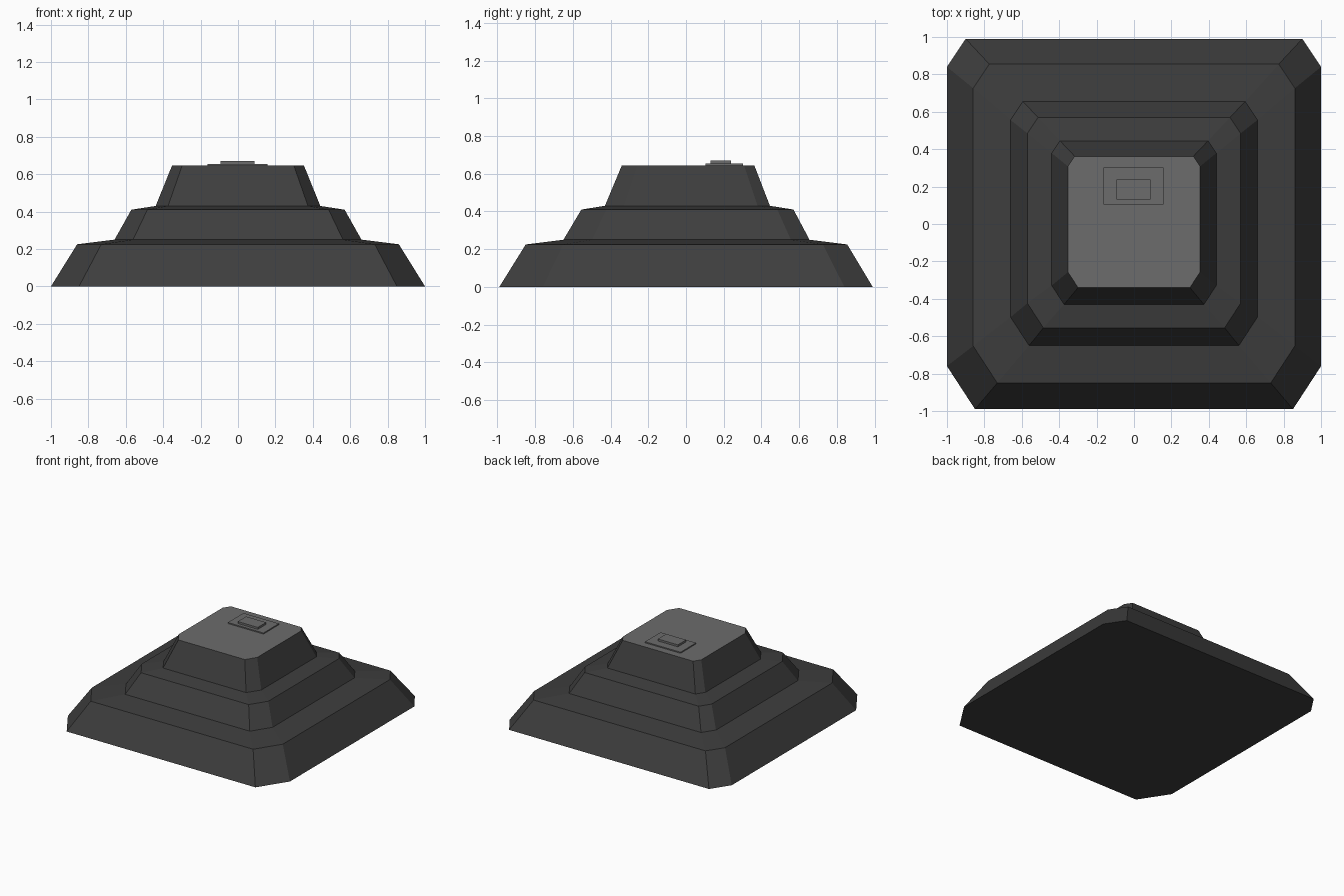
import bpy
import bmesh

if "Cube" in bpy.data.objects:
    bpy.data.objects.remove(bpy.data.objects["Cube"], do_unlink=True)


def make_material(name, value):
    mat = bpy.data.materials.new(name)
    colour = (value, value, value, 1)
    mat.diffuse_color = colour
    mat.use_nodes = True
    shader = mat.node_tree.nodes["Principled BSDF"]
    shader.inputs["Base Color"].default_value = colour
    shader.inputs["Roughness"].default_value = 0.8
    return mat


charcoal = make_material("charcoal", 0.047)
grey = make_material("mid grey", 0.15)


def finish(name, bm, materials):
    bmesh.ops.recalc_face_normals(bm, faces=bm.faces[:])
    mesh = bpy.data.meshes.new(name)
    bm.to_mesh(mesh)
    bm.free()
    for mat in materials:
        mesh.materials.append(mat)
    obj = bpy.data.objects.new(name, mesh)
    bpy.context.collection.objects.link(obj)
    return obj


def octagon(bm, z, half, front, back, cut):
    """Ring with cut corners; the front cuts are larger than the back ones."""
    fx, fy = cut * 1.5, cut * 2.3
    bx, by = cut, cut * 1.5
    right = [(half - fx, front), (half, front + fy),
             (half, back - by), (half - bx, back)]
    left = [(-x, y) for x, y in reversed(right)]
    return [bm.verts.new((x, y, z)) for x, y in right + left]


# Stepped body: height, half width, front, back, corner cut
levels = [
    (0.0, 1.0, -0.99, 0.99, 0.1),
    (0.225, 0.86, -0.85, 0.855, 0.086),
    (0.25, 0.66, -0.65, 0.655, 0.066),
    (0.41, 0.57, -0.555, 0.57, 0.057),
    (0.43, 0.44, -0.43, 0.445, 0.044),
    (0.645, 0.353, -0.34, 0.362, 0.036),
]
bm = bmesh.new()
rings = [octagon(bm, *level) for level in levels]
bm.faces.new(rings[0])
for low, high in zip(rings, rings[1:]):
    for i in range(len(low)):
        j = (i + 1) % len(low)
        bm.faces.new((low[i], low[j], high[j], high[i]))

# Lighter deck on the flat top
bm.faces.new(rings[-1]).material_index = 1
finish("stepped_body", bm, [charcoal, grey])


# Raised plates near the back of the deck
def plate(name, size, centre):
    bm = bmesh.new()
    bmesh.ops.create_cube(bm, size=1)
    bmesh.ops.scale(bm, vec=size, verts=bm.verts)
    bmesh.ops.translate(bm, vec=centre, verts=bm.verts)
    finish(name, bm, [grey])


plate("lower_plate", (0.32, 0.2, 0.012), (-0.003, 0.203, 0.648))
plate("upper_plate", (0.18, 0.107, 0.018), (-0.003, 0.184, 0.661))
